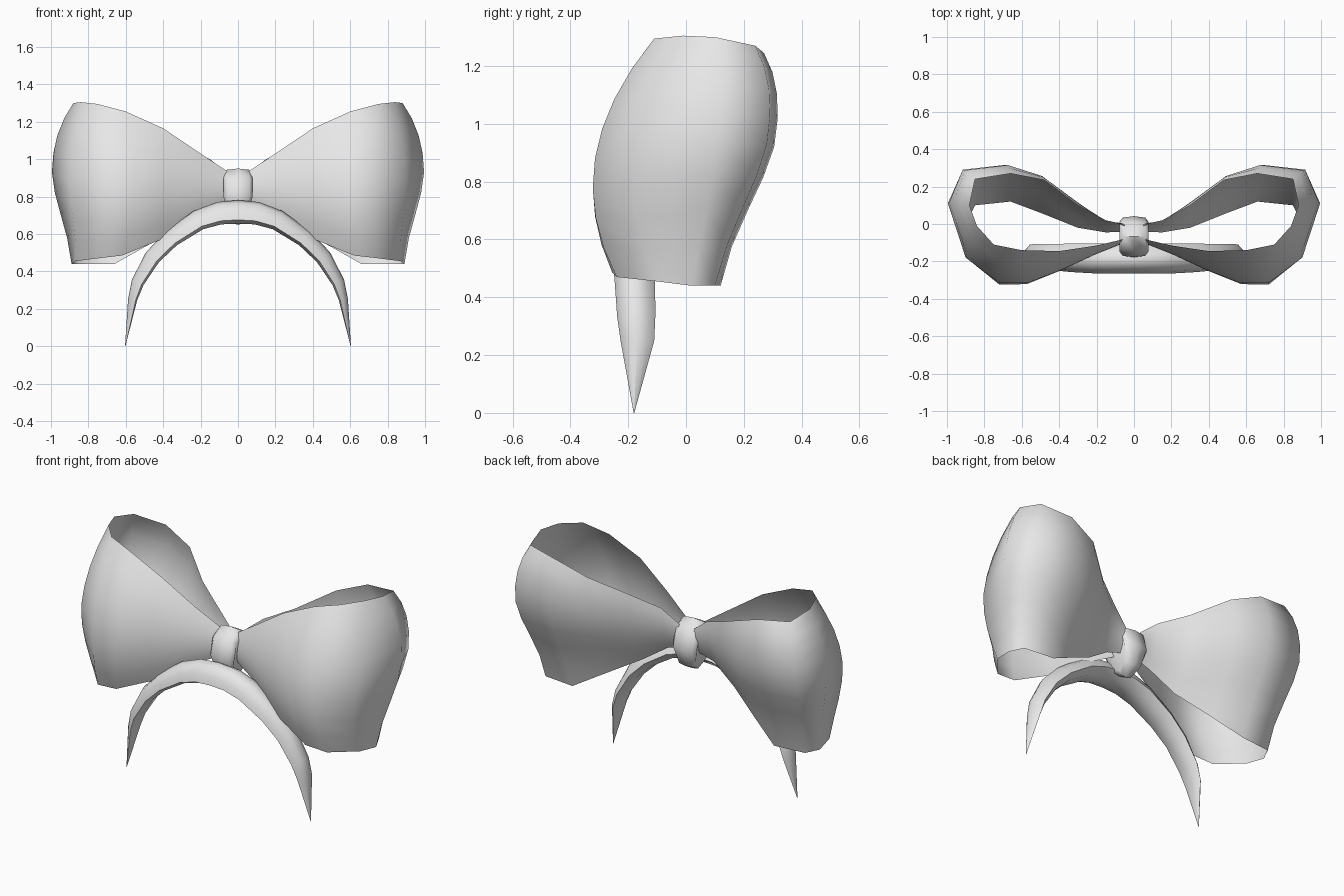
import bpy, bmesh, math
from mathutils import Vector

if "Cube" in bpy.data.objects:
    bpy.data.objects.remove(bpy.data.objects["Cube"])

grey = bpy.data.materials.new("light_grey")
grey.diffuse_color = (0.8, 0.8, 0.8, 1)
grey.use_nodes = True
grey.node_tree.nodes["Principled BSDF"].inputs["Base Color"].default_value = grey.diffuse_color


def finish(bm, name, mirror=False, angle=50):
    mesh = bpy.data.meshes.new(name)
    bm.to_mesh(mesh)
    bm.free()
    obj = bpy.data.objects.new(name, mesh)
    bpy.context.collection.objects.link(obj)
    mesh.materials.append(grey)
    bpy.ops.object.select_all(action='DESELECT')
    obj.select_set(True)
    bpy.context.view_layer.objects.active = obj
    bpy.ops.object.shade_smooth_by_angle(angle=math.radians(angle))
    if mirror:
        obj.modifiers.new("mirror", 'MIRROR')
    return obj


def skin(bm, rings, closed):
    # join neighbouring rows of points with quads
    verts = [[bm.verts.new(p) for p in ring] for ring in rings]
    n = len(rings[0])
    for a, b in zip(verts, verts[1:]):
        for j in range(n if closed else n - 1):
            k = (j + 1) % n
            bm.faces.new((a[j], a[k], b[k], b[j]))
    return verts


# Bow loops: one open ribbon from the knot, round the outside and back.
# Each station gives the top edge, middle and bottom edge of the ribbon.
stations = [
    ((.05, -.08, .93), (.05, -.10, .85), (.05, -.09, .77)),
    ((.20, -.115, 1.03), (.20, -.16, .85), (.20, -.13, .70)),
    ((.40, -.145, 1.165), (.40, -.25, .87), (.40, -.20, .575)),
    ((.60, -.14, 1.255), (.57, -.315, .87), (.62, -.255, .485)),
    ((.75, -.11, 1.295), (.72, -.315, .88), (.75, -.24, .47)),
    ((.84, -.01, 1.305), (.90, -.18, .88), (.87, -.10, .455)),
    ((.88, .10, 1.30), (.995, .11, .93), (.89, .02, .44)),
    ((.85, .24, 1.27), (.92, .28, .93), (.85, .10, .44)),
    ((.66, .27, 1.245), (.68, .305, .92), (.66, .12, .44)),
    ((.48, .235, 1.175), (.50, .235, .89), (.50, .06, .53)),
    ((.30, .10, 1.07), (.30, .10, .87), (.30, -.02, .64)),
    ((.15, .02, 1.00), (.15, .00, .86), (.15, -.045, .74)),
    ((.05, -.01, .92), (.05, .00, .85), (.05, -.04, .77)),
]
# the outside of the loop draws in just above its lower edge (x, y)
pinch = {5: (-.02, 0), 6: (-.03, -.01), 7: (-.025, -.03), 8: (0, -.035), 9: (0, -.02)}
ROWS = 8
rings = []
for i, (top, mid, low) in enumerate(stations):
    px, py = pinch.get(i, (0, 0))
    ring = []
    for r in range(ROWS + 1):
        t = r / ROWS
        p = (Vector(top) * (2 * t - 1) * (t - 1) + Vector(mid) * 4 * t * (1 - t)
             + Vector(low) * t * (2 * t - 1))
        bump = max(0, 1 - abs(t - .82) / .3) if r < ROWS else 0
        ring.append(p + Vector((px, py, 0)) * bump)
    rings.append(ring)
bm = bmesh.new()
skin(bm, rings, False)
finish(bm, "bow_loops", mirror=True, angle=80)

# Knot: a barrel wrapped round the x axis, narrower at the bottom
rings = []
for x, s in ((-.078, .72), (-.06, .93), (0, 1), (.06, .93), (.078, .72)):
    ring = []
    for k in range(8):
        a = math.tau * k / 8 + math.pi / 2
        c, h = math.cos(a), math.sin(a)
        taper = 1 if h > -.2 else 1 + .6 * (h + .2)
        ring.append((x * taper, -.068 + .11 * s * c, .80 + .15 * (1 - (1 - s) * .6) * h))
    rings.append(ring)
bm = bmesh.new()
verts = skin(bm, rings, True)
bm.faces.new(verts[0])
bm.faces.new(verts[-1])
bmesh.ops.recalc_face_normals(bm, faces=bm.faces)
finish(bm, "knot")

# Headband: an arch with a lens-shaped section, tapering to points
half = [  # x, z, y centre, half width, half thickness
    (.603, .0, -.18, .001, .001), (.562, .25, -.168, .058, .026),
    (.535, .34, -.172, .066, .036), (.455, .475, -.177, .070, .046),
    (.355, .575, -.181, .076, .050), (.21, .672, -.185, .080, .058),
    (.10, .708, -.185, .080, .064)]
arch = [(-x, z, y, w, t) for x, z, y, w, t in half]
arch += [(0, .715, -.185, .080, .066)] + half[::-1]
# front edge sits low, so the outer face slopes forward
section = [(-1, -.6), (-.85, .15), (-.5, .75), (0, 1), (.62, .6), (1, -.2),
           (.5, -.8), (-.5, -.9)]
rings = []
for i, (x, z, y, w, t) in enumerate(arch):
    before, after = arch[max(i - 1, 0)], arch[min(i + 1, len(arch) - 1)]
    d = Vector((after[0] - before[0], after[1] - before[1])).normalized()
    rings.append([(x - d.y * t * v, y + w * u, z + d.x * t * v) for u, v in section])
bm = bmesh.new()
verts = skin(bm, rings, True)
bm.faces.new(verts[0])
bm.faces.new(verts[-1])
bmesh.ops.recalc_face_normals(bm, faces=bm.faces)
finish(bm, "headband", angle=60)
